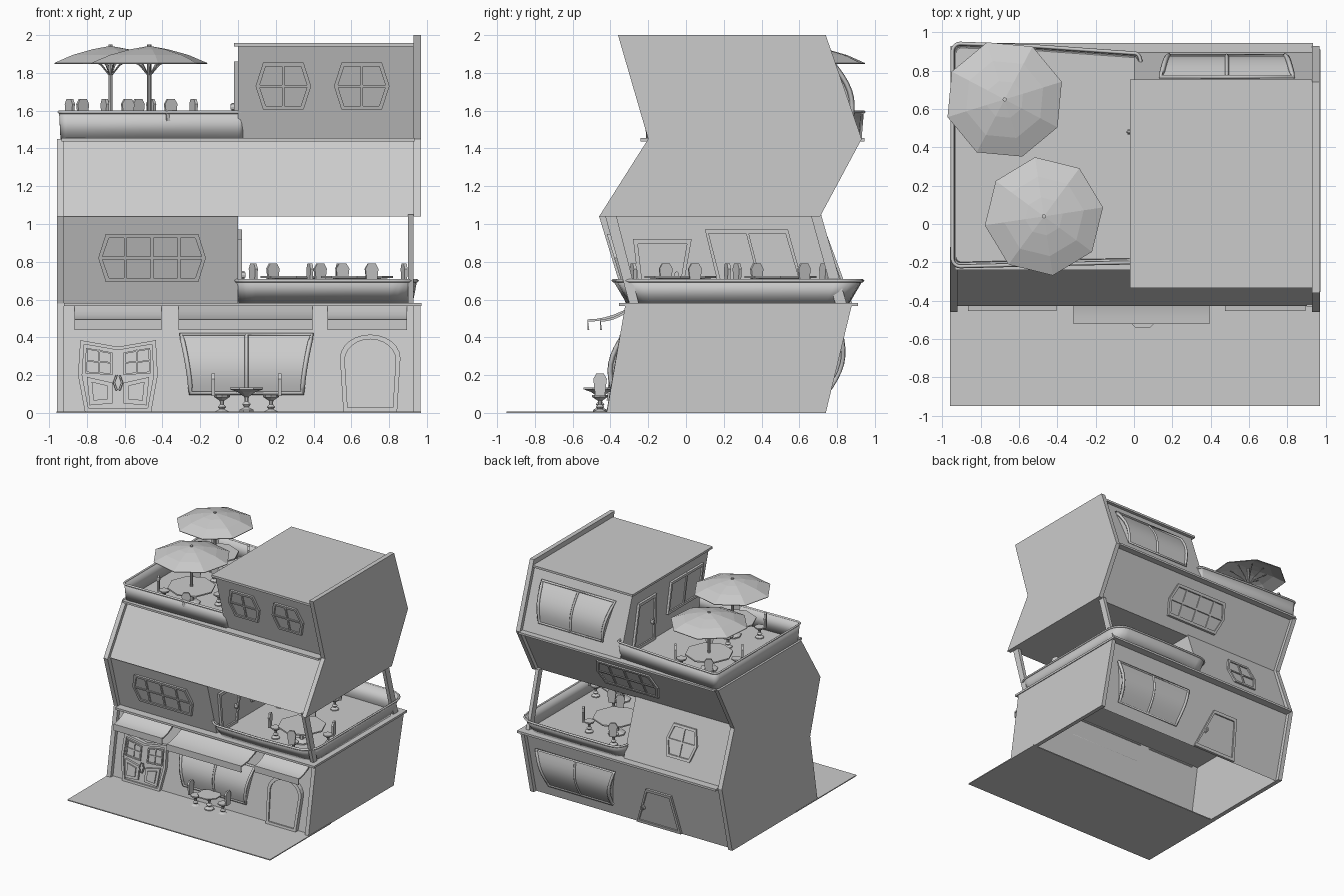
import bpy, bmesh, math
from mathutils import Vector

if "Cube" in bpy.data.objects:
    bpy.data.objects.remove(bpy.data.objects["Cube"])

# Zigzag side outline: front and back edges as (y, z)
F = [(-.42, 0), (-.32, .58), (-.46, 1.04), (-.20, 1.45), (-.36, 2)]
B = [(.74, 0), (.88, .58), (.71, 1.04), (.93, 1.45), (.74, 2)]
INSET = .033


def edge_y(edge, z):
    for (y0, z0), (y1, z1) in zip(edge, edge[1:]):
        if z <= z1:
            return y0 + (y1 - y0) * (z - z0) / (z1 - z0)
    return edge[-1][0]


def make(name, verts, faces, smooth=False, open_bottom=False):
    bm = bmesh.new()
    vs = [bm.verts.new(v) for v in verts]
    for f in faces:
        bm.faces.new([vs[i] for i in f])
    bmesh.ops.recalc_face_normals(bm, faces=bm.faces[:])
    if open_bottom:
        low = [f for f in bm.faces if all(v.co.z < .001 for v in f.verts)]
        bmesh.ops.delete(bm, geom=low, context='FACES_ONLY')
    me = bpy.data.meshes.new(name)
    bm.to_mesh(me)
    bm.free()
    ob = bpy.data.objects.new(name, me)
    bpy.context.collection.objects.link(ob)
    if smooth:
        bpy.ops.object.select_all(action='DESELECT')
        ob.select_set(True)
        bpy.context.view_layer.objects.active = ob
        bpy.ops.object.shade_smooth_by_angle(angle=math.radians(35))
    return ob


def loft(name, rings, cap0=True, cap1=True, closed=True, **kw):
    n = len(rings[0])
    faces = [(r * n + i, r * n + (i + 1) % n, (r + 1) * n + (i + 1) % n, (r + 1) * n + i)
             for r in range(len(rings) - 1) for i in range(n if closed else n - 1)]
    if cap0: faces.append(tuple(range(n)))
    if cap1: faces.append(tuple(range((len(rings) - 1) * n, len(rings) * n)))
    return make(name, [v for r in rings for v in r], faces, **kw)


def prism(name, prof, x0, x1, **kw):
    return loft(name, [[(x, y, z) for y, z in prof] for x in (x0, x1)], **kw)


def box(name, x, y, z):
    return prism(name, [(y[0], z[0]), (y[1], z[0]), (y[1], z[1]), (y[0], z[1])], *x)


def storey(name, z_list, x0, x1, inset=INSET, **kw):
    prof = [(edge_y(F, z) + inset, z) for z in z_list]
    prof += [(edge_y(B, z) - inset, z) for z in reversed(z_list)]
    return prism(name, prof, x0, x1, **kw)


def lathe(name, prof, loc, n=8, rot=0, **kw):
    rings = [[Vector(loc) + Vector((r * math.cos(a), r * math.sin(a), z))
              for a in [rot + math.tau * i / n for i in range(n)]] for r, z in prof]
    return loft(name, rings, **kw)


def tube(name, pts, r, cyclic=False):
    cu = bpy.data.curves.new(name, 'CURVE')
    cu.dimensions, cu.bevel_depth, cu.bevel_resolution = '3D', r, 0
    cu.use_fill_caps = True
    sp = cu.splines.new('POLY')
    sp.points.add(len(pts) - 1)
    for p, c in zip(sp.points, pts):
        p.co = (*c, 1)
    sp.use_cyclic_u = cyclic
    ob = bpy.data.objects.new(name, cu)
    bpy.context.collection.objects.link(ob)
    return ob


# Wall mappings: (along, height, outward depth) -> point
front = lambda u, z, d: (u, edge_y(F, z) + INSET - d, z)
back = lambda u, z, d: (u, edge_y(B, z) - INSET + d, z)
side_left = lambda u, z, d: (-d, u, z)
side_right = lambda u, z, d: (d, u, z)


def panel(name, wall, pts, t=.02, d0=0, d1=.02, recess=.012):
    us, zs = [p[0] for p in pts], [p[1] for p in pts]
    cu, cz = (max(us) + min(us)) / 2, (max(zs) + min(zs)) / 2
    w, h = max(us) - min(us), max(zs) - min(zs)
    inner = [(cu + (u - cu) * (1 - 2 * t / w), cz + (z - cz) * (1 - 2 * t / h)) for u, z in pts]
    return loft(name, [[wall(u, z, d) for u, z in ps] for ps, d in
                       ((pts, d0), (pts, d1), (inner, d1), (inner, d1 - recess))])


def bar(name, wall, a, b, w=.007):
    k = (Vector(b) - Vector(a)).normalized().orthogonal() * w
    a, b = Vector(a), Vector(b)
    quad = [a - k, b - k, b + k, a + k]
    loft(name, [[wall(q[0], q[1], d) for q in quad] for d in (.005, .017)])


def hex_window(name, wall, cu, cz, w, h, cols):
    c = .04
    panel(name, wall, [(cu - w, cz), (cu - w + c, cz + h), (cu + w - c, cz + h),
                       (cu + w, cz), (cu + w - c, cz - h), (cu - w + c, cz - h)])
    bar(name + "_bar", wall, (cu - w + .01, cz), (cu + w - .01, cz))
    for i in range(1, cols):
        u = cu - w + 2 * w * i / cols
        bar(name + "_bar", wall, (u, cz - h + .01), (u, cz + h - .01))


def quad_window(name, wall, pts):
    panel(name, wall, pts)
    mid = lambda a, b: ((a[0] + b[0]) / 2, (a[1] + b[1]) / 2)
    bar(name + "_bar", wall, mid(pts[0], pts[1]), mid(pts[2], pts[3]))


def bow_window(name, wall, cu, z0, z1, w0, w1, bulge=.045):
    # Wide display window, flared at the top and bowed outward
    n, rows = 8, []
    for i in range(n + 1):
        t = i / n
        w = w0 + (w1 - w0) * t ** 1.5
        rows.append((w, z0 + (z1 - z0) * t, .012 + bulge * math.sin(math.pi * t)))
    lim = lambda s, k=1: [wall(cu + s * w, z, d * k) for w, z, d in rows]
    loft(name, [lim(-1, 0), lim(-1), lim(1), lim(1, 0)], cap0=False, cap1=False, closed=False, smooth=True)
    tube(name + "_frame", lim(-1) + lim(1)[::-1], .014, True)
    tube(name + "_mullion", lim(0), .01)


# Ground, storeys, side slabs
box("pavement", (-.96, .97), (-.95, -.12), (0, .008))
storey("ground_storey", [0, .58], -.93, .95, open_bottom=True)
storey("middle_room", [.58, 1.05], -.93, 0)
storey("overhang_storey", [1.04, 1.45], -.93, .94)
storey("top_room", [1.45, 1.94], 0, .94)
storey("left_side_wall", [0, .58, 1.04, 1.45], -.958, -.92, 0)
storey("right_ground_wall", [0, .58], .93, .965, 0)
storey("right_upper_wall", [1.04, 1.45, 2], .93, .968, 0)
box("lower_ledge", (-.92, .972), (-.355, .91), (.565, .583))
box("upper_ledge", (-.935, .935), (-.24, .945), (1.438, 1.455))
box("roof", (-.02, .93), (-.335, .755), (1.94, 1.958))
for n, ys in (("front", (-.43, -.37, -.25, -.30)), ("back", (.66, .715, .85, .79))):
    prism(n + "_post", [(ys[0], 1.05), (ys[1], 1.05), (ys[2], .58), (ys[3], .58)], .9, .93)

# Hexagonal windows
for n, wall, u, z, w, h, c in (("top_window", front, .24, 1.73, .147, .125, 2),
                               ("top_window", front, .655, 1.73, .147, .125, 2),
                               ("middle_window", front, -.455, .82, .285, .127, 4),
                               ("back_long_window", back, 0, 1.24, .29, .12, 4),
                               ("back_small_window", back, -.5, .82, .147, .125, 2)):
    hex_window(n, wall, u, z, w, h, c)

# Bowed windows and straight side windows
bow_window("shop_window", front, .045, .105, .415, .295, .345)
bow_window("back_shop_window", back, .48, .1, .42, .3, .37)
bow_window("top_back_window", back, .485, 1.55, 1.86, .3, .345)
quad_window("terrace_window", side_right, [(.17, .68), (.62, .68), (.54, .97), (.1, .97)])
quad_window("roof_terrace_window", side_left, [(-.17, 1.6), (.27, 1.6), (.22, 1.86), (-.22, 1.86)])

# Simple doors with knobs
for n, wall, pts, k in (
        ("terrace_door", side_right, [(-.24, .58), (-.03, .58), (.03, .92), (-.28, .92)], (-.05, .73)),
        ("roof_terrace_door", side_left, [(.44, 1.455), (.74, 1.455), (.66, 1.84), (.42, 1.84)], (.48, 1.62)),
        ("back_door", back, [(-.46, 0.003), (-.04, 0.003), (-.18, .35), (-.42, .35)], (-.13, .16))):
    panel(n, wall, pts, .025)
    panel(n + "_knob", wall, [(k[0] + .012 * math.cos(a), k[1] + .02 * math.sin(a))
                              for a in [math.tau * i / 8 for i in range(8)]], .006, .005, .035, -.004)

# Double front door
panel("double_door", front, [(-.81, .003), (-.46, .003), (-.425, .2), (-.435, .385), (-.635, .35), (-.835, .385),
                             (-.847, .2)], .022, d1=.03)
bar("double_door_split", front, (-.635, .01), (-.635, .34))
for s in (-1, 1):
    q = lambda pts: [(-.635 + s * u, z) for u, z in pts]
    panel("door_panel", front, q([(.03, .05), (.15, .04), (.165, .19), (.03, .16)]), .025, .01, .035, -.01)
    panel("door_light", front, q([(.03, .2), (.175, .21), (.17, .345), (.03, .32)]), .01, .01, .03)
    bar("door_light_bar", lambda u, z, d: front(u, z, d + .01), *q([(.1, .21), (.1, .335)]), .004)
    bar("door_light_bar", lambda u, z, d: front(u, z, d + .01), *q([(.03, .265), (.17, .275)]), .004)
    tube("door_handle", [front(-.635 + s * u, z, .045) for u, z in ((.008, .12), (.022, .16), (.008, .2))], .006)

# Arched front door
arch = [(.558, .003)] + [(.7 - .16 * math.cos(a), .29 + .125 * math.sin(a))
                         for a in [math.pi * i / 12 for i in range(13)]] + [(.842, .003)]
panel("arched_door", front, arch, .025, d1=.035)
bar("arched_door_bar", front, (.7, .03), (.7, .385))
for z in (.13, .26):
    bar("arched_door_bar", front, (.57, z), (.83, z))

# Awnings with curved top and hanging valance
for x0, x1, y1 in ((-.865, -.405, -.455), (-.315, .395, -.522), (.475, .895, -.455)):
    top = [(-.29, .565)] + [(-.29 + (y1 + .29) * t, .565 - .07 * (1 - (1 - t) ** 2)) for t in (.2, .4, .6, .8, 1)]
    prof = top + [(y1, .44), (y1 + .01, .44)] + [(y + .004, z - .012) for y, z in reversed(top)]
    prism("awning", prof, x0, x1, smooth=True)


# Flared terrace railings
def railing(name, path, cx, cy, sx, sy, z0, z1):
    top = [(cx + (x - cx) * sx, cy + (y - cy) * sy, z1) for x, y in path]
    ob = loft(name, [[(x, y, z0) for x, y in path], top], False, False, False, smooth=True)
    ob.modifiers.new("thickness", 'SOLIDIFY').thickness = .012
    tube(name + "_rim", top, .01)


def corner(x, y, rx, ry, a0, n=5):
    return [(x + rx * math.cos(math.radians(a0 + 90 * i / n)), y + ry * math.sin(math.radians(a0 + 90 * i / n)))
            for i in range(n + 1)]


railing("terrace_railing", corner(.1, -.21, .1, .1, 180) + [(.46, -.315)] + corner(.8, -.18, .125, .12, 270)
        + corner(.8, .74, .125, .12, 0) + [(.46, .865)] + corner(.1, .77, .1, .09, 90), .46, .275, 1.05, 1.12, .58, .70)
railing("roof_railing", corner(-.0, .83, .028, .05, 0) + [(-.5, .915)] + corner(-.9, .89, .04, .04, 90)
        + corner(-.9, -.17, .04, .04, 180) + [(-.5, -.2)] + corner(0, -.16, .028, .03, 270), -.46, .36, 1.015, 1.02, 1.45, 1.592)


# Furniture
def chair(x, y, z, a):
    lathe("chair_seat", [(.035, 0), (.035, .008), (.012, .02), (.022, .032), (.01, .045), (.012, .065), (.042, .085),
                         (.042, .095)], (x, y, z), 8)
    r, s = Vector((math.cos(a), math.sin(a), 0)), Vector((-math.sin(a), math.cos(a), 0))
    c = Vector((x, y, z))
    shape = [(-.025, .09), (.025, .09), (.036, .18), (.02, .208), (-.02, .208), (-.036, .18)]
    loft("chair_back", [[c + r * d + s * u + Vector((0, 0, h)) for u, h in shape] for d in (.038, .054)])


def dining_set(x, y, z, rot):
    lathe("table", [(.07, 0), (.07, .01), (.018, .025), (.018, .1), (.1, .125), (.19, .132), (.19, .143)], (x, y, z), 8)
    for i in range(4):
        a = rot + i * math.pi / 2
        chair(x + .215 * math.cos(a), y + .215 * math.sin(a), z, a)


dining_set(.31, .5, .583, .5)
dining_set(.63, -.03, .583, .3)
for x, y, rot in ((-.675, .65, .3), (-.47, .04, .15)):
    dining_set(x, y, 1.455, rot + .3)
    lathe("parasol_pole", [(.011, 1.455), (.011, 1.95)], (x, y, 0), 8)
    cap = lathe("parasol_canopy", [(.312, 1.852), (.21, 1.895), (.1, 1.925), (.004, 1.942)], (x, y, 0), 8, rot, cap0=False)
    cap.modifiers.new("thickness", 'SOLIDIFY').thickness = .006
    for i in range(8):
        a = rot + i * math.pi / 4
        tube("parasol_strut", [(x + r * math.cos(a), y + r * math.sin(a), z) for r, z in ((.008, 1.79), (.05, 1.84), (.15, 1.9))], .004)

# Pavement table with two chairs
lathe("cafe_table", [(.04, .008), (.04, .016), (.012, .03), (.025, .045), (.01, .06), (.014, .085), (.05, .11), (.095, .125),
                     (.095, .135)], (.045, -.455, 0), 8, math.pi / 8)
for s in (-1, 1):
    chair(.045 + s * .13, -.455, 0, 0 if s > 0 else math.pi)
